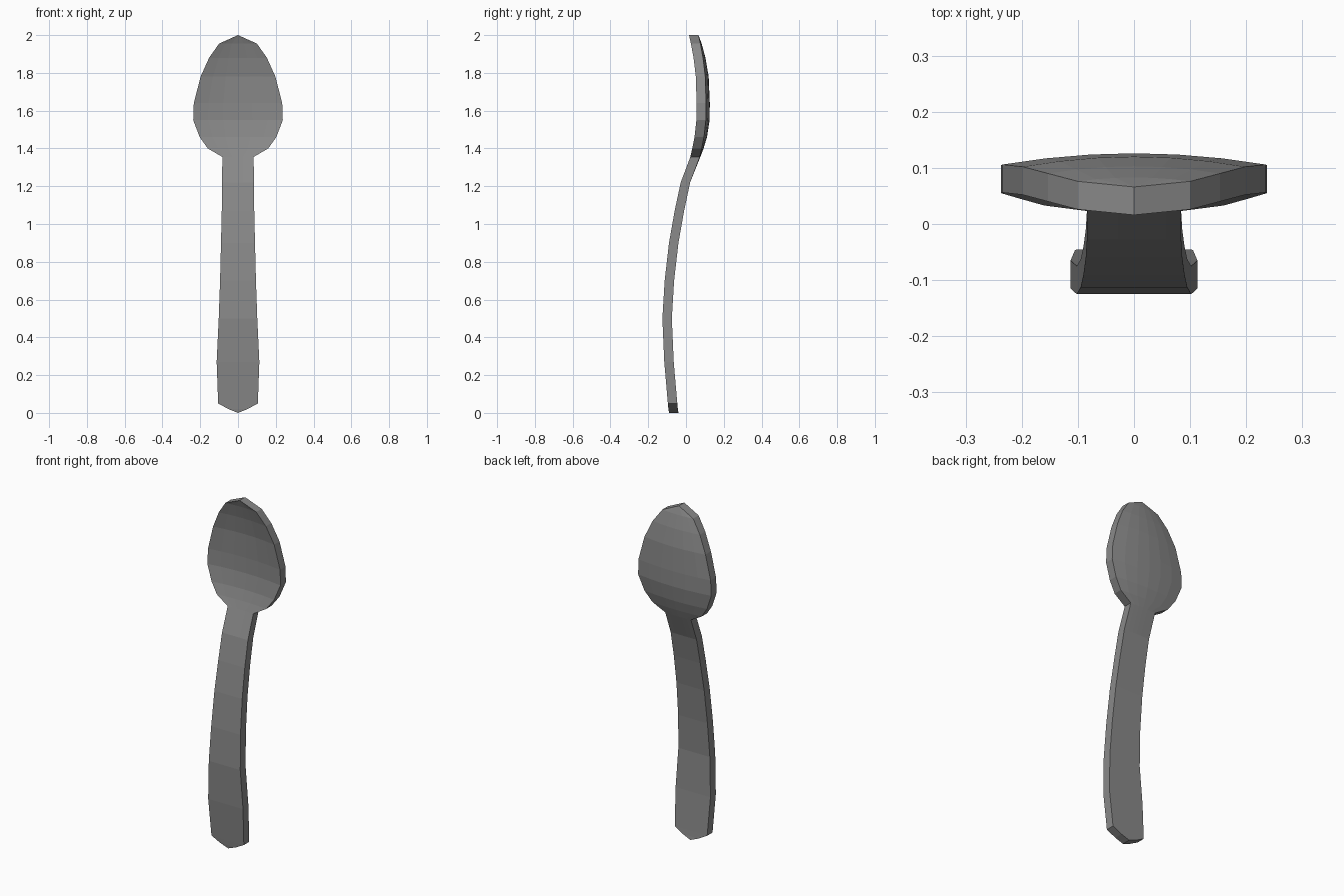
import bpy, bmesh

if "Cube" in bpy.data.objects:
    bpy.data.objects.remove(bpy.data.objects["Cube"])

THICK = 0.05
COLS = [-1, -0.67, -0.33, 0, 0.33, 0.67, 1]
# height, half width, y of the front rim, depth of the hollow
ROWS = [
    (0.0, 0, -0.09, 0), (0.02, 0.05, -0.093, 0), (0.05, 0.105, -0.096, 0),
    (0.27, 0.113, -0.115, 0), (0.50, 0.102, -0.125, 0), (0.70, 0.095, -0.113, 0),
    (0.90, 0.09, -0.09, 0), (1.07, 0.086, -0.06, 0), (1.22, 0.084, -0.028, 0),
    (1.355, 0.083, 0.023, 0.003), (1.40, 0.16, 0.033, 0.01),
    (1.46, 0.203, 0.045, 0.016), (1.55, 0.237, 0.055, 0.02),
    (1.64, 0.234, 0.056, 0.02), (1.78, 0.198, 0.052, 0.018),
    (1.88, 0.153, 0.04, 0.013), (1.955, 0.1, 0.026, 0.007), (2.0, 0, 0.016, 0),
]

# Curved sheet following the spoon outline
bm = bmesh.new()
grid = [[bm.verts.new((w * f, y + d * (1 - f * f), z)) for f in COLS]
        for z, w, y, d in ROWS]
for a, b in zip(grid, grid[1:]):
    for i in range(len(COLS) - 1):
        bm.faces.new((a[i], a[i + 1], b[i + 1], b[i]))
bmesh.ops.remove_doubles(bm, verts=bm.verts, dist=1e-5)

# Thicken straight backwards
ext = bmesh.ops.extrude_face_region(bm, geom=bm.faces[:], use_keep_orig=True)
bmesh.ops.translate(bm, vec=(0, THICK, 0),
                    verts=[v for v in ext["geom"] if isinstance(v, bmesh.types.BMVert)])
bmesh.ops.recalc_face_normals(bm, faces=bm.faces)

mesh = bpy.data.meshes.new("spoon")
bm.to_mesh(mesh)
bm.free()
spoon = bpy.data.objects.new("spoon", mesh)
bpy.context.collection.objects.link(spoon)

# Plain grey metal
grey = bpy.data.materials.new("grey metal")
grey.diffuse_color = (0.25, 0.25, 0.25, 1)
grey.use_nodes = True
grey.node_tree.nodes["Principled BSDF"].inputs["Base Color"].default_value = grey.diffuse_color
mesh.materials.append(grey)
